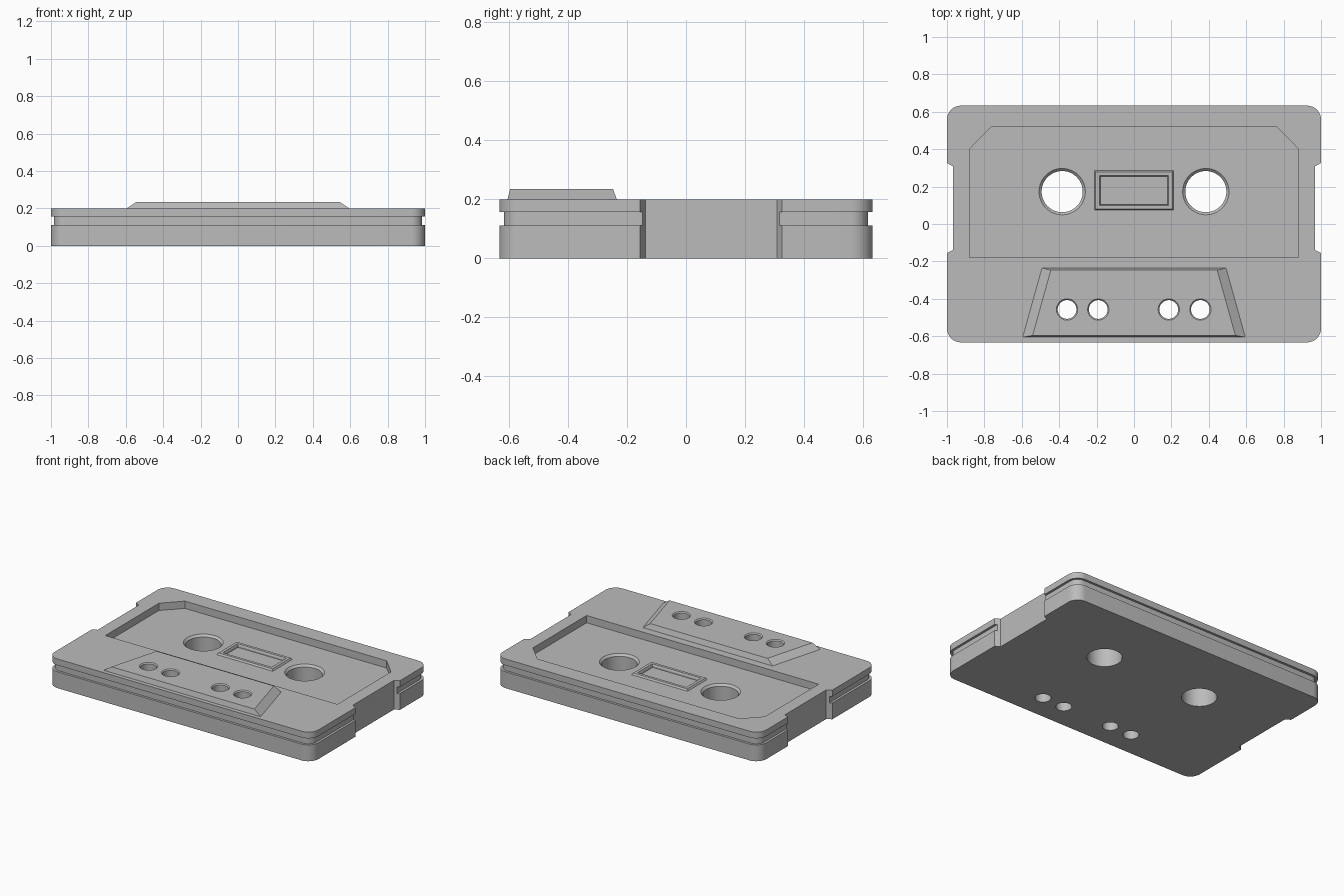
import bpy, bmesh, math

if "Cube" in bpy.data.objects:
    bpy.data.objects.remove(bpy.data.objects["Cube"])

grey = bpy.data.materials.new("grey_plastic")
grey.diffuse_color = (0.5, 0.5, 0.5, 1)
grey.use_nodes = True
grey.node_tree.nodes["Principled BSDF"].inputs["Base Color"].default_value = grey.diffuse_color


def loft(name, rings, caps=True):
    """Skin a stack of (outline, z) rings; coincident points are shared."""
    bm = bmesh.new()
    seen = {}

    def vert(p, z):
        key = (round(p[0], 5), round(p[1], 5), round(z, 5))
        if key not in seen:
            seen[key] = bm.verts.new(key)
        return seen[key]

    loops = [[vert(p, z) for p in outline] for outline, z in rings]
    n = len(loops[0])
    for a, b in zip(loops, loops[1:]):
        for i in range(n):
            j = (i + 1) % n
            face = list(dict.fromkeys((a[i], a[j], b[j], b[i])))
            if len(face) > 2:
                bm.faces.new(face)
    if caps:
        bm.faces.new(loops[0][::-1])
        bm.faces.new(loops[-1])
    bmesh.ops.recalc_face_normals(bm, faces=bm.faces)
    mesh = bpy.data.meshes.new(name)
    bm.to_mesh(mesh)
    bm.free()
    mesh.materials.append(grey)
    ob = bpy.data.objects.new(name, mesh)
    bpy.context.collection.objects.link(ob)
    return ob


def circle(x, y, r, n=48):
    return [(x + r * math.cos(2 * math.pi * i / n),
             y + r * math.sin(2 * math.pi * i / n)) for i in range(n)]


def rect(x, y, hx, hy):
    return [(x - hx, y - hy), (x + hx, y - hy), (x + hx, y + hy), (x - hx, y + hy)]


def shell_outline(inset):
    """Rounded rectangle with a shallow chamfered notch in each short side."""
    hx, hy, r, nx = 1 - inset, 0.633 - inset, 0.075 - inset, 0.967
    t = (hx - nx) / (1 - nx) * 0.018
    pts = []

    def corner(sx, sy, start):
        for i in range(9):
            a = math.radians(start + 90 * i / 8)
            pts.append((sx * (hx - r) + r * math.cos(a), sy * (hy - r) + r * math.sin(a)))

    notch = [(hx, -0.138 - t), (nx, -0.138), (nx, 0.308), (hx, 0.308 + t)]
    corner(1, -1, 270)
    pts += notch
    corner(1, 1, 0)
    corner(-1, 1, 90)
    pts += [(-x, y) for x, y in reversed(notch)]
    corner(-1, -1, 180)
    return pts


def cut(target, cutters):
    bpy.context.view_layer.objects.active = target
    for c in cutters:
        m = target.modifiers.new("cut", 'BOOLEAN')
        m.operation, m.solver, m.object = 'DIFFERENCE', 'EXACT', c
        bpy.ops.object.modifier_apply(modifier=m.name)


FLOOR, TOP, BLOCK = 0.15, 0.2, 0.235
WIN = (0, 0.18)

# Shell with a groove round the side
full, slim = shell_outline(0), shell_outline(0.016)
shell = loft("shell", [(full, 0), (full, 0.112), (slim, 0.112),
                       (slim, 0.157), (full, 0.157), (full, TOP)])

# Raised block along the front edge
block = loft("head_block", [
    ([(-0.595, -0.605), (0.595, -0.605), (0.492, -0.235), (-0.492, -0.235)], TOP),
    ([(-0.542, -0.596), (0.542, -0.596), (0.445, -0.247), (-0.445, -0.247)], BLOCK)])

# Recessed label panel, window pocket and reel holes
label = [(-0.88, -0.18), (0.88, -0.18), (0.88, 0.40), (0.765, 0.518),
         (-0.765, 0.518), (-0.88, 0.40)]
label_cut = loft("label_cutter", [(label, FLOOR), (label, 0.3)])
pocket = rect(*WIN, 0.18, 0.075)
pocket_cut = loft("window_cutter", [(pocket, 0.14), (pocket, 0.3)])


def hole_cutter(x, y, r, rim, z):
    """Through hole with a chamfered rim at height z."""
    d = rim - r
    return loft("hole_cutter", [(circle(x, y, r), -0.1), (circle(x, y, r), z - d),
                                (circle(x, y, rim), z), (circle(x, y, rim), 0.4)])


reel_cuts = [hole_cutter(s * 0.384, 0.173, 0.11, 0.124, FLOOR) for s in (-1, 1)]
pin_cuts = [hole_cutter(x, -0.457, 0.05, 0.057, BLOCK)
            for x in (-0.358, -0.191, 0.186, 0.355)]
cut(shell, [label_cut, pocket_cut] + reel_cuts + pin_cuts)
cut(block, pin_cuts)
for c in [label_cut, pocket_cut] + reel_cuts + pin_cuts:
    bpy.data.objects.remove(c)

# Raised frame round the window
frame = loft("window_frame", [
    (rect(*WIN, 0.212, 0.106), FLOOR), (rect(*WIN, 0.205, 0.099), FLOOR + 0.012),
    (rect(*WIN, 0.185, 0.08), FLOOR + 0.012), (pocket, FLOOR)], caps=False)

# Smooth the round parts, keep the edges sharp
for ob in (shell, block, frame):
    bpy.ops.object.select_all(action='DESELECT')
    ob.select_set(True)
    bpy.context.view_layer.objects.active = ob
    bpy.ops.object.shade_smooth_by_angle(angle=math.radians(30))
